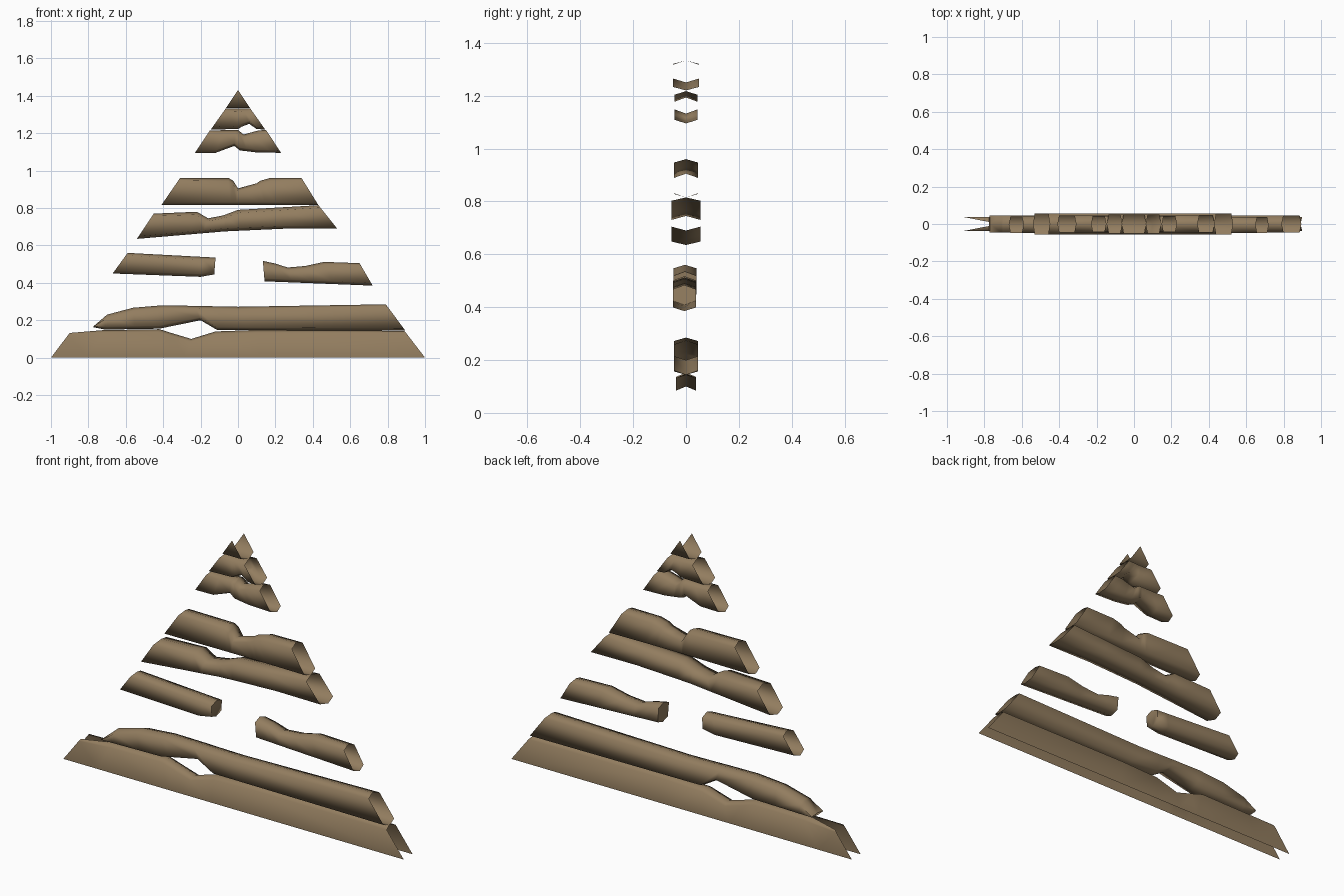
import bpy, bmesh, math

if "Cube" in bpy.data.objects:
    bpy.data.objects.remove(bpy.data.objects["Cube"])

wood = bpy.data.materials.new("weathered_wood")
wood.diffuse_color = (0.29, 0.205, 0.115, 1)
wood.use_nodes = True
wood.node_tree.nodes["Principled BSDF"].inputs["Base Color"].default_value = wood.diffuse_color


def params(line):
    x0, x1 = line[0][0], line[-1][0]
    return [(p[0] - x0) / (x1 - x0) for p in line]


def sample(line, t):
    ts = params(line)
    for i in range(len(line) - 1):
        if t <= ts[i + 1] + 1e-6:
            f = (t - ts[i]) / (ts[i + 1] - ts[i])
            return [line[i][k] + f * (line[i + 1][k] - line[i][k]) for k in (0, 1)]
    return list(line[-1])


def plank(name, top, bottom, half, y=0.0, open_top=False, open_bottom=False,
          split_left=False, cap_left=False, cap_right=False):
    """Hollow board: flat front and back sheets, shallow ridges along top and bottom."""
    bm = bmesh.new()
    stations = sorted({round(t, 4) for t in params(top) + params(bottom)})
    rows = []
    for n, t in enumerate(stations):
        a, b = sample(top, t), sample(bottom, t)
        f = min(0.3, 0.016 / math.dist(a, b))
        prof = []                                   # (fraction down, half depth)
        if not open_top:
            prof.append((0, half * 0.95 if split_left and n == 0 else 0))
        prof.append((0 if open_top else f, half))
        prof.append((1 if open_bottom else 1 - f, half))
        if not open_bottom:
            prof.append((1, 0))
        sides = []
        for s in (-1, 1):
            sides.append([bm.verts.new((a[0] + (b[0] - a[0]) * g, y + s * d,
                                        a[1] + (b[1] - a[1]) * g)) for g, d in prof])
        rows.append(sides)
    for r, q in zip(rows, rows[1:]):
        for k in range(len(r[0]) - 1):
            bm.faces.new((r[0][k], r[0][k + 1], q[0][k + 1], q[0][k]))
            bm.faces.new((r[1][k], q[1][k], q[1][k + 1], r[1][k + 1]))
    # closed broken ends
    if cap_left:
        bm.faces.new(rows[0][1] + rows[0][0][::-1])
    if cap_right:
        bm.faces.new(rows[-1][0] + rows[-1][1][::-1])
    bmesh.ops.remove_doubles(bm, verts=bm.verts, dist=0.0003)
    me = bpy.data.meshes.new(name)
    bm.to_mesh(me)
    bm.free()
    me.materials.append(wood)
    ob = bpy.data.objects.new(name, me)
    bpy.context.collection.objects.link(ob)
    bpy.ops.object.select_all(action='DESELECT')
    ob.select_set(True)
    bpy.context.view_layer.objects.active = ob
    bpy.ops.object.shade_smooth_by_angle(angle=math.radians(80))


# bottom boards, with a knot hole between them
plank("base_board",
      [(-.9, .132), (-.72, .147), (-.42, .152), (-.35, .13), (-.25, .10), (-.12, .14),
       (.1, .148), (.89, .143)],
      [(-1, 0), (1, 0)], .037, open_bottom=True, split_left=True)
plank("second_board",
      [(-.77, .17), (-.7, .23), (-.56, .267), (-.4, .28), (0, .272), (.79, .285)],
      [(-.775, .163), (-.71, .15), (-.42, .155), (-.2, .2), (-.11, .147), (.895, .144)], .045)

# snapped board, two halves
plank("broken_board_left", [(-.59, .56), (-.12, .535)],
      [(-.67, .45), (-.2, .432), (-.127, .445)], .043, -.004, cap_right=True)
plank("broken_board_right",
      [(.133, .517), (.2, .503), (.265, .482), (.36, .49), (.46, .512), (.65, .505)],
      [(.142, .408), (.72, .385)], .043, -.006, cap_left=True)

# middle boards
plank("tilted_board",
      [(-.45, .77), (-.22, .78), (-.16, .745), (-.08, .76), (0, .79), (.43, .815)],
      [(-.54, .635), (-.07, .675), (.26, .69), (.53, .69)], .055)
plank("notched_board",
      [(-.31, .96), (-.05, .96), (-.025, .945), (0, .905), (.1, .932), (.12, .946),
       (.17, .96), (.34, .96)],
      [(-.41, .815), (.43, .815)], .045)

# peak boards
plank("lower_peak_board",
      [(-.15, 1.215), (0, 1.217), (.03, 1.193), (.11, 1.215), (.15, 1.217)],
      [(-.23, 1.095), (-.12, 1.095), (-.02, 1.132), (.01, 1.108), (.1, 1.097), (.23, 1.095)], .043)
plank("upper_peak_board",
      [(-.065, 1.333), (.065, 1.333)],
      [(-.145, 1.22), (0, 1.222), (.02, 1.235), (.06, 1.25), (.1, 1.222), (.145, 1.22)], .05)
plank("peak_tip", [(-.001, 1.43), (.001, 1.43)], [(-.065, 1.334), (.065, 1.334)], .05,
      open_top=True)
